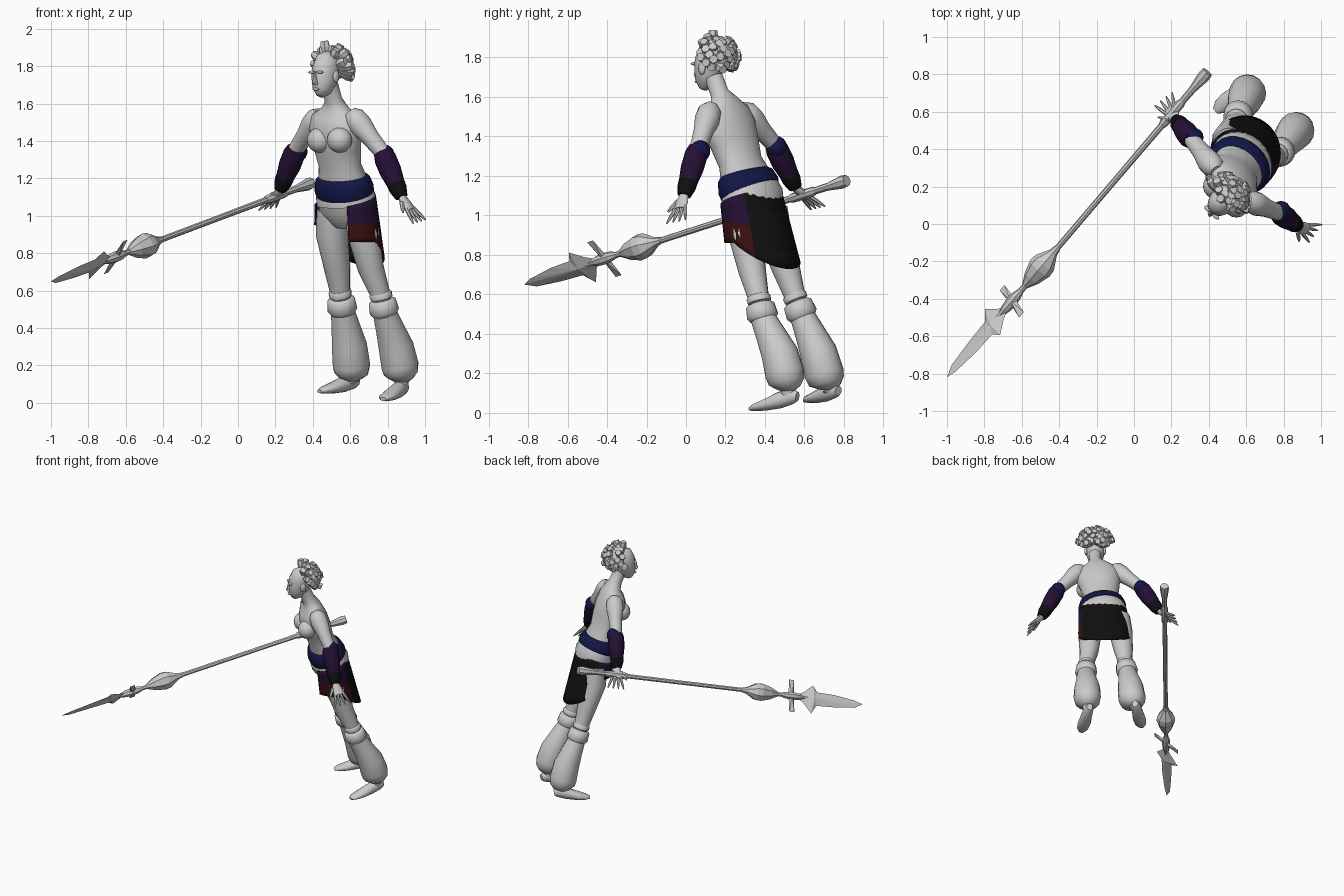
import bpy, bmesh, math, random
from mathutils import Vector as V

if "Cube" in bpy.data.objects:
    bpy.data.objects.remove(bpy.data.objects["Cube"])
random.seed(4)
UP = V((0, 0, 1))
F = V((-.67, -.74, 0)).normalized()      # figure's forward
L = V((.74, -.67, 0)).normalized()       # figure's left


def material(name, rgb):
    m = bpy.data.materials.new(name)
    m.use_nodes = True
    m.diffuse_color = (*rgb, 1)
    m.node_tree.nodes["Principled BSDF"].inputs["Base Color"].default_value = (*rgb, 1)
    return m


GREY = material("pale grey", (.6, .6, .6))
BLUE = material("dark blue", (.006, .008, .06))
PURPLE = material("dark purple", (.018, .005, .035))
RED = material("dark red", (.045, .005, .005))
BLACK = material("near black", (.005, .005, .005))


def finish(name, bm, mats, angle=40):
    bmesh.ops.recalc_face_normals(bm, faces=bm.faces)
    me = bpy.data.meshes.new(name)
    bm.to_mesh(me)
    bm.free()
    ob = bpy.data.objects.new(name, me)
    bpy.context.collection.objects.link(ob)
    for m in mats:
        me.materials.append(m)
    bpy.ops.object.select_all(action='DESELECT')
    ob.select_set(True)
    bpy.context.view_layer.objects.active = ob
    if angle:
        bpy.ops.object.shade_smooth_by_angle(angle=math.radians(angle))
    return ob


def add_loft(bm, rings, ref=F, n=16):
    """Skin elliptical rings (x, y, z, half width, half depth) along their path."""
    pts = [V(r[:3]) for r in rings]
    loops = []
    for i, r in enumerate(rings):
        t = (pts[min(i + 1, len(pts) - 1)] - pts[max(i - 1, 0)]).normalized()
        v = (ref - t * ref.dot(t)).normalized()
        u = t.cross(v)
        loops.append([bm.verts.new(pts[i] + u * r[3] * math.sin(a) + v * r[-1] * math.cos(a))
                      for a in (k * math.tau / n for k in range(n))])
    for p, q in zip(loops, loops[1:]):
        for k in range(n):
            bm.faces.new((p[k], p[(k + 1) % n], q[(k + 1) % n], q[k]))
    bm.faces.new(loops[0])
    bm.faces.new(loops[-1])


def loft(name, rings, mat=GREY, ref=F, n=16, angle=50):
    bm = bmesh.new()
    add_loft(bm, rings, ref, n)
    return finish(name, bm, [mat], angle)


def along(a, b, *steps):
    """Round rings between two points: (fraction, radius) pairs."""
    a, b = V(a), V(b)
    return [(*a.lerp(b, f), r) for f, r in steps]


def ball(name, centre, radii, mat=GREY):
    bm = bmesh.new()
    bmesh.ops.create_uvsphere(bm, u_segments=16, v_segments=10, radius=1)
    for v in bm.verts:
        c = v.co
        v.co = V(centre) + L * c.x * radii[0] + F * c.y * radii[1] + UP * c.z * radii[2]
    return finish(name, bm, [mat], 60)


# Torso, neck and head
loft("torso", [(.59, .37, .95, .08, .07), (.58, .345, 1.04, .165, .13), (.565, .31, 1.17, .157, .115),
               (.545, .275, 1.27, .128, .095), (.53, .245, 1.37, .145, .105), (.52, .215, 1.46, .165, .105),
               (.52, .20, 1.53, .15, .085), (.52, .195, 1.575, .085, .06), (.51, .17, 1.62, .046, .048),
               (.49, .14, 1.70, .045, .048)], n=24)
loft("head", [(.437, .085, 1.642, .02, .022), (.447, .095, 1.67, .047, .053), (.46, .11, 1.72, .064, .074),
              (.47, .12, 1.78, .07, .083), (.485, .135, 1.84, .06, .075), (.49, .14, 1.875, .025, .03)])
face = V((.46, .11, 0)) + F * .072
nose = bmesh.new()
add_loft(nose, [(*(face + UP * z), w, d) for z, w, d in
                ((1.7, .014, .012), (1.712, .016, .02), (1.74, .008, .01), (1.775, .006, .003))], n=8)
finish("nose", nose, [GREY])
ball("lips", face + UP * 1.677 - F * .006, (.022, .012, .008))
for s, side in ((1, "left"), (-1, "right")):
    ball(side + "_brow", face + L * s * .03 + UP * 1.768 - F * .006, (.022, .012, .008))
    ball(side + "_ear", V((.475, .125, 1.745)) + L * s * .067, (.012, .022, .032))
    ball(side + "_breast", V((.49, .15, 1.405)) + L * s * .072, (.07, .065, .068))

# Hair: flat-ended six-sided locks, fanned over the skull and swept back
hair = bmesh.new()
root = V((.485, .135, 1.79))
COUNT = 90
for i in range(COUNT):
    h = 1 - 1.55 * (i + .5) / COUNT
    a = i * 2.39996
    d = L * math.cos(a) * math.sqrt(1 - h * h) + F * math.sin(a) * math.sqrt(1 - h * h) + UP * h
    if d.dot(F) > .2 + .35 * max(h, 0) or (h < 0 and d.dot(F) > -.1):
        continue
    d = (d - F * .35 + UP * .05).normalized()
    tip = root + d * random.uniform(.115, .15)
    add_loft(hair, along(root + d * .05, tip, (0, .017), (.65, .027), (1, .022)), V((.3, .2, .9)), 6)
finish("hair", hair, [GREY], 0)

# Arms: bare upper arm, elbow cap, forearm guard, wrist wrap, hand
ARMS = {"right": ((.415, .315, 1.51), (.31, .45, 1.355), (.225, .555, 1.14), (.165, .655, 1.05)),
        "left": ((.635, .115, 1.51), (.775, .06, 1.335), (.875, -.01, 1.1), (.98, -.055, .955))}
for side, (sh, el, wr, tip) in ARMS.items():
    loft(side + "_upper_arm", along(sh, el, (-.25, .035), (-.1, .06), (.15, .064), (.5, .05), (1.05, .042)))
    ball(side + "_elbow_cap", V(el) - F * .012 - UP * .01, (.052, .056, .056), BLUE)
    loft(side + "_forearm_guard", along(el, wr, (-.02, .05), (.12, .06), (.4, .06), (.72, .048)), PURPLE, n=12)
    loft(side + "_wrist_wrap", along(el, wr, (.7, .05), (.82, .048), (1, .034)), BLACK, n=12)
    w, t = V(wr), V(tip)
    d = (t - w).normalized()
    across = (F - d * F.dot(d)).normalized()
    palm = w + d * .085
    loft(side + "_palm", [(*w, .022, .024), (*(w + d * .04), .018, .036), (*palm, .014, .038)], n=10)
    fingers = bmesh.new()
    for k in range(4):
        base = palm + across * (.028 - .019 * k) - d * .012
        add_loft(fingers, along(base, base + d * .095 + across * (.03 - .02 * k),
                                (0, .011), (.6, .009), (1, .004)), n=6)
    base = w + d * .03 + across * .03
    add_loft(fingers, along(base, base + d * .06 + across * .045, (0, .013), (.6, .011), (1, .005)), UP, 6)
    finish(side + "_fingers", fingers, [GREY])

# Legs: thigh, knee rings, puffed trouser leg, pointed foot
LEGS = {"right": [(.51, .425, 1.03), (.502, .45, .9), (.53, .51, .72), (.547, .555, .58), (.56, .59, .49),
                  (.595, .67, .31), (.607, .7, .2), (.603, .72, .135), (.63, .765, .1), (.435, .605, .062)],
        "left": [(.655, .295, 1.02), (.672, .3, .9), (.71, .335, .72), (.765, .37, .57), (.785, .39, .48),
                 (.845, .475, .3), (.866, .5, .2), (.875, .515, .13), (.89, .555, .07), (.775, .325, .02)]}
for side, p in LEGS.items():
    loft(side + "_thigh", [(*q, r) for q, r in zip(p[:5], (.09, .086, .07, .052, .05))])
    loft(side + "_knee_ring", along(p[3], p[4], (-.3, .05), (-.15, .062), (.1, .06), (.15, .052)))
    loft(side + "_trouser_cuff", along(p[3], p[4], (.2, .06), (.3, .074), (.9, .08), (1.1, .066)))
    mid = V(p[4]).lerp(V(p[5]), .5)
    loft(side + "_trouser_leg", [(*p[4], .064), (*mid, .078), (*p[5], .094), (*p[6], .1),
                                 (*V(p[6]).lerp(V(p[7]), .6), .092), (*p[7], .065),
                                 (*(V(p[7]) - UP * .02), .035)])
    heel, toe = V(p[8]), V(p[9])
    foot = [(*(heel.lerp(toe, f) + UP * z), w, h) for f, z, w, h in
            ((-.04, .01, .022, .025), (.08, .02, .036, .042), (.35, .012, .04, .042),
             (.65, .004, .048, .03), (.88, .002, .04, .02), (1, 0, .018, .01))]
    loft(side + "_foot", foot, ref=UP, n=12)
    loft(side + "_ankle", [(*p[7], .04), (*(heel.lerp(toe, .15) + UP * .02), .036)], n=12)

# Belt and sash
loft("belt", [(.572, .325, 1.125, .172, .138), (.567, .315, 1.15, .176, .14),
              (.56, .3, 1.2, .162, .126), (.558, .296, 1.215, .145, .11)], BLUE, n=24)
loft("sash", [(.58, .34, 1.06, .172, .14), (.577, .335, 1.1, .176, .142), (.57, .32, 1.14, .165, .13)], n=24)

# Wrap skirt: open in front, longest at the back
skirt = bmesh.new()
COLS, ROWS = 32, 8
start, end = math.radians(38), math.radians(318)
grid = []
for i in range(COLS + 1):
    a = start + (end - start) * i / COLS
    back = max(0, -math.cos(a))
    top = 1.085 - .045 * math.cos(a)
    low = .86 - .13 * back + (.09 if a > math.radians(255) else 0)
    col = []
    for j in range(ROWS + 1):
        z = top + (low - top) * j / ROWS
        k = (1.13 - z) / .38
        c = V((.572 + .025 * k, .325 + .07 * k, z))
        col.append(skirt.verts.new(c + L * math.sin(a) * (.178 + .025 * k)
                                   + F * math.cos(a) * (.142 + .035 * k)))
    grid.append(col)
for i in range(COLS):
    deg = math.degrees(start + (end - start) * (i + .5) / COLS)
    for j in range(ROWS):
        f = skirt.faces.new((grid[i][j], grid[i + 1][j], grid[i + 1][j + 1], grid[i][j + 1]))
        f.material_index = 2 if 125 < deg < 268 else (1 if deg <= 125 and j > 3 else 0)
ob = finish("wrap_skirt", skirt, [PURPLE, RED, BLACK])
ob.modifiers.new("cloth", 'SOLIDIFY').thickness = .008

# Spear: shaft with flared butt, grip, faceted bulb, crossbar and barbed blade
butt, point = V((.39, .81, 1.175)), V((-1, -.82, .65))
D = (butt - point).normalized()
W = V((.33, -.66, .66))
W = (W - D * W.dot(D)).normalized()
N = D.cross(W)


def spear(name, steps, n=8, angle=0):
    return loft(name, [(*(point + D * s), r) for s, r in steps], ref=W, n=n, angle=angle)


spear("spear_shaft", ((.4, .014), (.6, .016), (1.4, .016), (1.95, .018), (2.08, .02), (2.18, .034), (2.21, .03)),
      angle=40)
spear("spear_grip", ((1.82, .018), (1.84, .025), (1.98, .025), (2.0, .018)), angle=40)
spear("spear_bulb", ((.66, .018), (.72, .048), (.79, .068), (.83, .064), (.9, .026), (.94, .017)))
spear("spear_collar", ((.46, .016), (.5, .026), (.54, .03), (.59, .027), (.63, .016)))


def plate(name, outline, centre, thick):
    """Ridged plate fanned from a raised centre to a sharp outline."""
    bm = bmesh.new()
    rim = [bm.verts.new(point + D * s + W * w) for s, w in outline]
    for side in (1, -1):
        hub = bm.verts.new(point + D * centre + N * thick * side)
        for a, b in zip(rim, rim[1:] + rim[:1]):
            bm.faces.new((a, b, hub))
    return finish(name, bm, [GREY], 0)


plate("spear_blade", ((0, 0), (.06, .022), (.22, .046), (.35, .05), (.385, .1), (.45, .045), (.5, .015),
                      (.5, -.015), (.46, -.045), (.4, -.12), (.36, -.055), (.22, -.05), (.06, -.034)), .38, .022)
plate("spear_crossbar", ((.53, .125), (.57, .125), (.575, 0), (.57, -.125), (.53, -.125), (.535, 0)), .553, .016)
